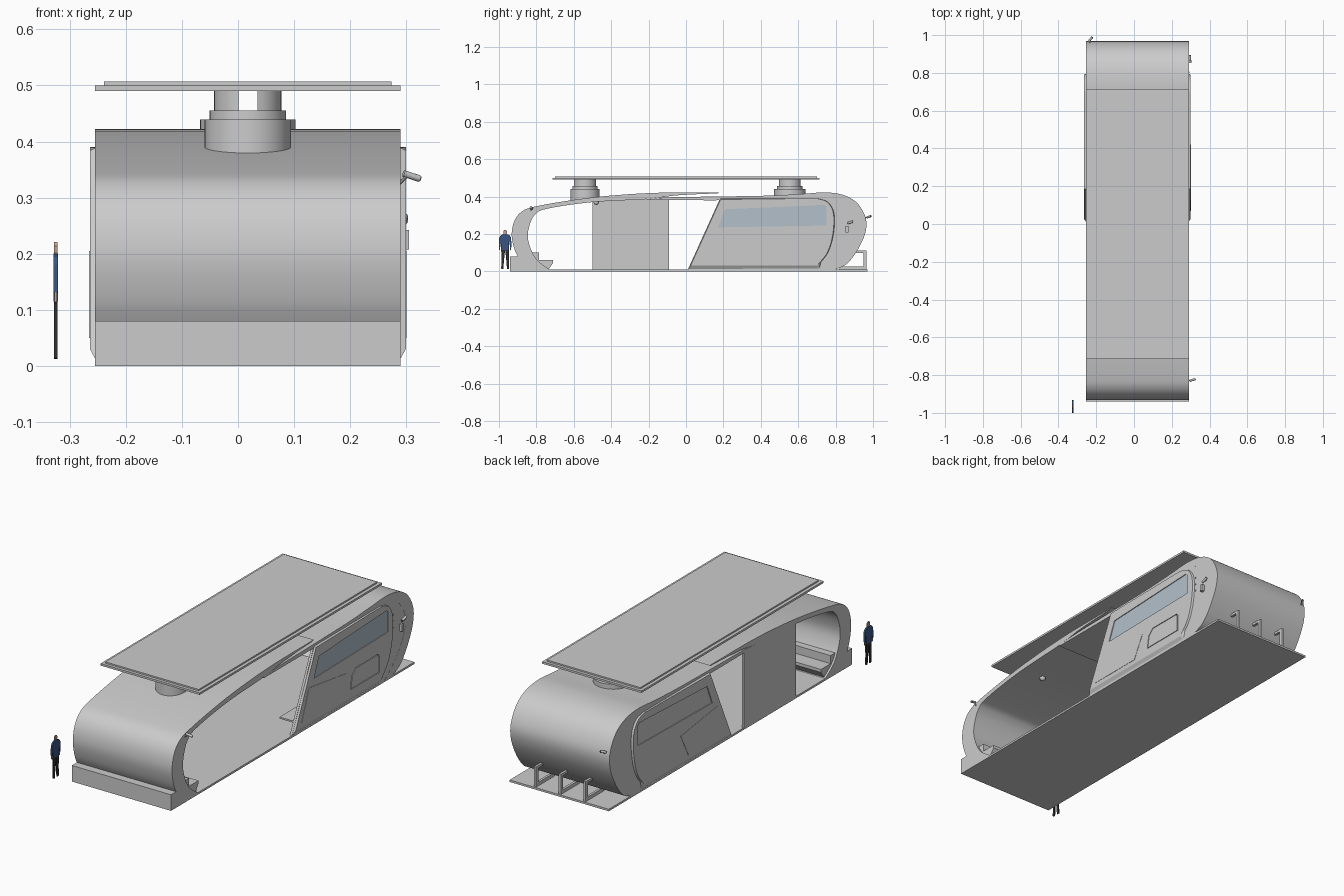
import bpy, math
from mathutils import Vector

if "Cube" in bpy.data.objects:
    bpy.data.objects.remove(bpy.data.objects["Cube"])

XL, XR = -0.255, 0.29
XC = (XL + XR) / 2


def mat(name, r, g, b):
    m = bpy.data.materials.new(name)
    m.diffuse_color = (r, g, b, 1)
    m.use_nodes = True
    m.node_tree.nodes["Principled BSDF"].inputs["Base Color"].default_value = m.diffuse_color
    return m


def smooth_obj(o, deg=30):
    bpy.ops.object.select_all(action='DESELECT')
    o.select_set(True)
    bpy.context.view_layer.objects.active = o
    bpy.ops.object.shade_smooth_by_angle(angle=math.radians(deg))


def spline(pts, n=6):
    """Catmull-Rom curve through the points."""
    p = [Vector(q) for q in pts]
    p = [2 * p[0] - p[1]] + p + [2 * p[-1] - p[-2]]
    out = []
    for a, b, c, d in zip(p, p[1:], p[2:], p[3:]):
        for i in range(n):
            t = i / n
            out.append(0.5 * (2 * b + (c - a) * t + (2 * a - 5 * b + 4 * c - d) * t * t
                              + (3 * b - a - 3 * c + d) * t ** 3))
    return [tuple(v) for v in out] + [tuple(pts[-1])]


def prism(name, pts, x0, x1, material=None, smooth=False, inset=None):
    """Extrude a (y, z) outline from x0 to x1; inset scales the x1 end."""
    n = len(pts)
    end = inset or pts
    v = [(x0, y, z) for y, z in pts] + [(x1, y, z) for y, z in end]
    f = [tuple(range(n - 1, -1, -1)), tuple(range(n, 2 * n))]
    f += [(i, (i + 1) % n, n + (i + 1) % n, n + i) for i in range(n)]
    me = bpy.data.meshes.new(name)
    me.from_pydata(v, [], f)
    o = bpy.data.objects.new(name, me)
    bpy.context.collection.objects.link(o)
    bpy.context.view_layer.objects.active = o
    bpy.ops.object.select_all(action='DESELECT')
    o.select_set(True)
    bpy.ops.object.mode_set(mode='EDIT')
    bpy.ops.mesh.select_all(action='SELECT')
    bpy.ops.mesh.normals_make_consistent(inside=False)
    bpy.ops.object.mode_set(mode='OBJECT')
    if material:
        me.materials.append(material)
    if smooth:
        smooth_obj(o)
    return o


def box(name, x0, x1, y0, y1, z0, z1, material=None):
    return prism(name, [(y0, z0), (y1, z0), (y1, z1), (y0, z1)], x0, x1, material)


def cyl(name, r, a, b, material=None, n=48):
    a, b = Vector(a), Vector(b)
    bpy.ops.mesh.primitive_cylinder_add(vertices=n, radius=r, depth=(b - a).length, location=(a + b) / 2)
    o = bpy.context.object
    o.name = name
    o.rotation_euler = (b - a).to_track_quat('Z', 'Y').to_euler()
    if material:
        o.data.materials.append(material)
    smooth_obj(o)
    return o


glass = mat("glass", 0.45, 0.53, 0.60)
dark = mat("dark_plastic", 0.12, 0.12, 0.12)
navy = mat("navy_cloth", 0.04, 0.09, 0.22)
black = mat("black_cloth", 0.03, 0.03, 0.03)
skin = mat("skin", 0.55, 0.36, 0.27)

# floor plate
box("floor_plate", XL, XR, -0.94, 0.97, 0, 0.01)

# front hooked shell, its roof ending in a thin blade
outer = spline([(-0.89, 0.06), (-0.918, 0.12), (-0.932, 0.20), (-0.915, 0.275), (-0.87, 0.325), (-0.79, 0.35),
                (-0.6, 0.382), (-0.4, 0.405), (-0.15, 0.42), (0.18, 0.422)])
inner = spline([(0.17, 0.417), (-0.05, 0.406), (-0.21, 0.386), (-0.5, 0.37), (-0.74, 0.335), (-0.81, 0.30),
                (-0.843, 0.22), (-0.84, 0.15), (-0.80, 0.065), (-0.73, 0.01)])
prism("front_shell", outer + inner + [(-0.89, 0.01)], XL, XR, smooth=True)

# rear rounded shell
r_outer = spline([(-0.21, 0.386), (-0.08, 0.396), (0.18, 0.40), (0.45, 0.405), (0.62, 0.414), (0.75, 0.422),
                  (0.85, 0.405), (0.92, 0.36), (0.962, 0.28), (0.957, 0.20), (0.915, 0.11), (0.86, 0.04), (0.80, 0.01)])
r_inner = spline([(0.74, 0.01), (0.80, 0.06), (0.86, 0.13), (0.90, 0.22), (0.885, 0.3), (0.83, 0.36),
                  (0.74, 0.383), (0.45, 0.383), (0.18, 0.38), (-0.21, 0.381)])
prism("rear_shell", r_outer + r_inner, XL, XR, smooth=True)

# front plinth and stepped bench inside the hook
box("front_plinth", XL, XR, -0.94, -0.83, 0.01, 0.08)
prism("stepped_bench", [(-0.85, 0.01), (-0.85, 0.10), (-0.785, 0.10), (-0.785, 0.06), (-0.71, 0.06),
                        (-0.71, 0.045), (-0.735, 0.01)], XL + 0.01, XR - 0.01)

# sliding panel on the left side, small shelf at the room entrance
box("sliding_panel", XL, XL + 0.01, -0.50, -0.09, 0.01, 0.386)
box("entrance_shelf", 0.20, 0.285, 0.04, 0.22, 0.06, 0.068)

# room side walls, raised panels, windows and relief plates
wall = [(0.01, 0.01), (0.18, 0.385)] + spline([(0.74, 0.392), (0.84, 0.37), (0.90, 0.31), (0.915, 0.22),
                                               (0.87, 0.12), (0.81, 0.05), (0.76, 0.01)])
panel = [(0.025, 0.03), (0.185, 0.384)] + spline([(0.70, 0.390), (0.755, 0.37), (0.788, 0.31), (0.785, 0.2),
                                                  (0.755, 0.1), (0.70, 0.03)])
base = [(0.012, 0.012), (0.185, 0.389)] + [(y + 0.004, z if z > 0.05 else 0.014) for y, z in panel[2:]]
window = [(0.17, 0.235), (0.21, 0.332), (0.74, 0.355), (0.752, 0.345), (0.752, 0.245)]
hatch = [(0.455, 0.07), (0.465, 0.135), (0.495, 0.165), (0.672, 0.165), (0.682, 0.155), (0.682, 0.07)]
relief = [(0.07, 0.05), (0.13, 0.205), (0.42, 0.165), (0.36, 0.05)]
for side, s in (("left", -1), ("right", 1)):
    e = XR if s > 0 else XL
    prism(side + "_wall", wall, e - s * 0.012, e - s * 0.0005, smooth=True)
    p = prism(side + "_panel", base, e - s * 0.001, e + s * 0.009, inset=panel)
    holes = [("window", window)] + ([("hatch", hatch)] if s > 0 else [])
    for nm, pts in holes:
        c = prism(side + "_" + nm + "_cutter", pts, e + s * 0.003, e + s * 0.03)
        c.hide_render = True
        c.hide_viewport = True
        b = p.modifiers.new(nm, 'BOOLEAN')
        b.operation, b.solver, b.object = 'DIFFERENCE', 'EXACT', c
    prism(side + "_window", window, e + s * 0.002, e + s * 0.005, glass if s > 0 else None)
    prism(side + "_relief_plate", relief, e + s * 0.008, e + s * 0.0105)
cy, cz = 0.575, 0.117
prism("service_hatch", [(cy + (y - cy) * 0.96, cz + (z - cz) * 0.93) for y, z in hatch], XR + 0.002, XR + 0.009)

# rear support brackets
for i, x in enumerate((0.154, XC, -0.118)):
    a, b = x - 0.006, x + 0.006
    box(f"bracket_post_{i}", a, b, 0.948, 0.965, 0.01, 0.11)
    box(f"bracket_top_{i}", a, b, 0.89, 0.948, 0.098, 0.11)
    box(f"bracket_foot_{i}", a, b, 0.82, 0.948, 0.01, 0.027)

# roof canopy in two layers
box("canopy_base", XL, XR, -0.715, 0.715, 0.49, 0.50)
box("canopy_top", XL + 0.016, XR - 0.016, -0.70, 0.70, 0.50, 0.507)

# canopy pedestals, each with a split neck
for nm, y, r in (("front", -0.54, 0.077), ("rear", 0.555, 0.085)):
    cyl(nm + "_pedestal", r, (XC, y, 0.375), (XC, y, 0.439))
    cyl(nm + "_collar", 0.068, (XC, y, 0.439), (XC, y, 0.455))
    for s in (-1, 1):
        a0 = math.acos(0.017 / 0.06)
        arc = [(XC + s * 0.06 * math.cos(t), y + 0.06 * math.sin(t))
               for t in (-a0 + 2 * a0 * k / 16 for k in range(17))]
        n = len(arc)
        me = bpy.data.meshes.new(nm + "_neck")
        f = [tuple(range(n)), tuple(range(2 * n - 1, n - 1, -1))]
        f += [(i, n + i, n + (i + 1) % n, (i + 1) % n) for i in range(n)]
        if s > 0:
            f = [q[::-1] for q in f]
        me.from_pydata([(a, b, z) for z in (0.455, 0.49) for a, b in arc], [], f)
        o = bpy.data.objects.new(nm + "_neck", me)
        bpy.context.collection.objects.link(o)
        smooth_obj(o)


# security cameras: arm, body and dark lens
def camera(name, root, start, end):
    root, a, b = Vector(root), Vector(start), Vector(end)
    cyl(name + "_arm", 0.003, root, a.lerp(b, 0.3), n=10)
    cyl(name + "_body", 0.006, a, b, n=16)
    cyl(name + "_lens", 0.0045, b, b.lerp(a, -0.08), dark, n=16)


camera("front_camera", (0.287, -0.83, 0.325), (0.295, -0.83, 0.343), (0.323, -0.822, 0.334))
camera("side_camera", (0.287, 0.88, 0.258), (0.297, 0.893, 0.266), (0.297, 0.865, 0.258))
camera("rear_camera", (-0.235, 0.955, 0.285), (-0.238, 0.968, 0.288), (-0.222, 0.988, 0.295))

# control box, indicator studs and ceiling dome
box("control_box", XR - 0.002, XR + 0.015, 0.853, 0.868, 0.208, 0.242)
for i, z in enumerate((0.24, 0.275, 0.31)):
    cyl(f"stud_{i}", 0.004, (XR - 0.002, 0.803, z), (XR + 0.003, 0.803, z), n=12)
bpy.ops.mesh.primitive_uv_sphere_add(segments=20, ring_count=10, radius=0.014, location=(XC + 0.15, -0.48, 0.369))
bpy.context.object.name = "ceiling_dome"
smooth_obj(bpy.context.object)

# flat standing figure for scale
fx, fy = -0.325, -0.967


def figure(name, half, t, m):
    """Half outlines as (dy, z), mirrored about the figure's centre."""
    pts = [(fy + y, z) for y, z in half] + [(fy - y, z) for y, z in reversed(half)]
    prism(name, pts, fx - t, fx + t, m)


figure("figure_head", [(0.004, 0.194), (0.009, 0.203), (0.0095, 0.214), (0.005, 0.221)], 0.003, skin)
figure("figure_shirt", [(0.021, 0.115), (0.022, 0.16), (0.026, 0.13), (0.034, 0.132), (0.032, 0.18), (0.022, 0.194),
                        (0.006, 0.2)], 0.004, navy)
for s in (-1, 1):
    prism("figure_leg", [(fy + s * y, z) for y, z in ((0.0, 0.118), (0.021, 0.118), (0.02, 0.06), (0.021, 0.014),
                                                      (0.01, 0.012), (0.006, 0.06))], fx - 0.003, fx + 0.003, black)
    prism("figure_hand", [(fy + s * y, z) for y, z in ((0.027, 0.112), (0.032, 0.114), (0.033, 0.132), (0.027, 0.131))],
          fx - 0.002, fx + 0.002, skin)
